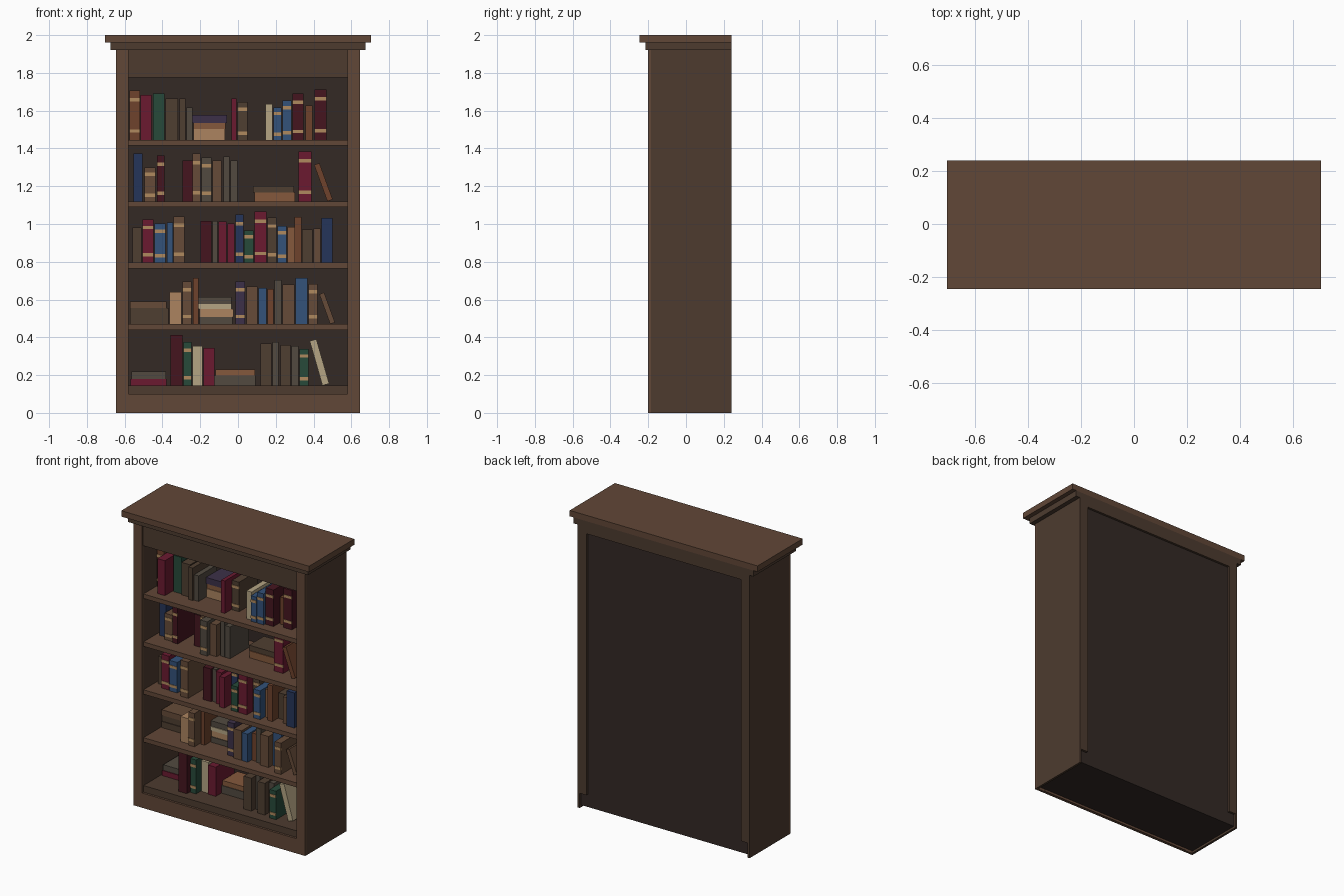
import bpy, math
from mathutils import Matrix, Vector

COLORS = {
    'wood': '614737', 'dark_wood': '4D3B2F', 'back_wood': '332925', 'gold': 'B08A5E',
    'rust': '6E422C', 'crimson': '6B1A30', 'wine': '45151F', 'green': '274A3A',
    'brown': '4F3E31', 'umber': '664B38', 'grey': '524A40', 'tan': 'AC8460',
    'cream': 'B5A584', 'blue': '33527A', 'navy': '25355A', 'purple': '3C3048',
    'sienna': '85593C',
}


def material(name):
    mat = bpy.data.materials.get(name)
    if not mat:
        mat = bpy.data.materials.new(name)
        rgb = [int(COLORS[name][i:i + 2], 16) / 255 for i in (0, 2, 4)]
        mat.diffuse_color = [((c + .055) / 1.055) ** 2.4 for c in rgb] + [1]
    return mat


def box(name, color, x0, x1, y0, y1, z0, z1):
    pts = [(x, y, z) for x in (x0, x1) for y in (y0, y1) for z in (z0, z1)]
    faces = [(0, 1, 3, 2), (4, 6, 7, 5), (0, 4, 5, 1), (2, 3, 7, 6), (0, 2, 6, 4), (1, 5, 7, 3)]
    me = bpy.data.meshes.new(name)
    me.from_pydata(pts, [], faces)
    me.materials.append(material(color))
    ob = bpy.data.objects.new(name, me)
    bpy.context.collection.objects.link(ob)
    return ob


# Carcass: sides, front stiles, skirts
for s, side in ((-1, 'left'), (1, 'right')):
    def span(a, b):
        return sorted((s * a, s * b))
    box(side + '_side', 'dark_wood', *span(.58, .645), -.185, .24, .1, 1.92)
    box(side + '_skirt', 'dark_wood', *span(.63, .645), -.185, .24, 0, .1)
    box(side + '_stile', 'wood', *span(.58, .645), -.2, -.185, 0, 1.92)
box('front_skirt', 'wood', -.58, .58, -.2, -.18, 0, .1)
box('plinth', 'back_wood', -.63, .63, -.18, .225, .015, .1)
box('bottom_board', 'dark_wood', -.58, .58, -.185, .215, .1, .145)
box('back_panel', 'back_wood', -.58, .58, .205, .225, .1, 1.875)
box('case_top', 'dark_wood', -.58, .58, -.17, .24, 1.875, 1.92)
box('top_rail', 'dark_wood', -.58, .58, -.19, -.165, 1.775, 1.92)

# Cornice
box('lower_cornice', 'dark_wood', -.675, .675, -.215, .24, 1.92, 1.96)
box('upper_cornice', 'wood', -.705, .705, -.245, .24, 1.96, 2)

# Shelves
TOPS = [1.445, 1.12, .795, .47, .145]
for z in TOPS[:4]:
    box('shelf', 'wood', -.58, .58, -.185, .205, z - .03, z)


# Upright books: (x0, x1, height, front y, colour); a trailing * adds gilt bands
def upright(z, books):
    for x0, x1, h, y, c in books:
        box('book', c.strip('*'), x0, x1, y, y + .2, z, z + h)
        if c.endswith('*'):
            for f in (.18, .81):
                box('book_band', 'gold', x0, x1, y - .003, y + .004,
                    z + f * h - .009, z + f * h + .009)


# Lying books from the bottom up: (x0, x1, thickness, colour)
def stack(z, books):
    for i, (x0, x1, t, c) in enumerate(books):
        y = .005 * (i % 2)
        box('stacked_book', c, x0, x1, y, y + .16, z, z + t)
        z += t


# Book tilted to the left about its lower left edge
def leaning(z, x, w, h, angle, color):
    ob = box('leaning_book', color, 0, w, -.1, .09, 0, h)
    ob.data.transform(Matrix.Translation(Vector((x, 0, z)))
                      @ Matrix.Rotation(math.radians(-angle), 4, 'Y'))


upright(TOPS[0], [
    (-.575, -.52, .263, -.05, 'rust*'), (-.515, -.458, .237, -.13, 'crimson'),
    (-.45, -.39, .247, -.05, 'green'), (-.383, -.318, .22, -.06, 'brown'),
    (-.31, -.277, .22, -.09, 'brown'), (-.273, -.24, .173, -.08, 'grey'),
    (-.035, -.008, .22, -.13, 'crimson'), (-.003, .05, .2, -.06, 'brown*'),
    (.145, .183, .19, -.115, 'cream'), (.188, .23, .173, -.13, 'blue*'),
    (.235, .283, .21, -.13, 'blue*'), (.288, .347, .247, -.115, 'wine*'),
    (.357, .395, .183, -.06, 'rust'), (.405, .468, .268, -.09, 'wine*')])
stack(TOPS[0], [(-.235, -.07, .058, 'tan'), (-.235, -.065, .033, 'sienna'),
                (-.24, -.057, .042, 'purple')])

upright(TOPS[1], [
    (-.553, -.505, .253, -.05, 'navy'), (-.495, -.437, .178, -.08, 'umber*'),
    (-.43, -.39, .242, -.09, 'wine*'), (-.295, -.24, .215, -.05, 'wine'),
    (-.24, -.198, .252, -.06, 'umber*'), (-.193, -.14, .232, -.13, 'grey*'),
    (-.135, -.087, .215, -.105, 'umber'), (-.077, -.045, .237, -.08, 'grey'),
    (-.04, -.003, .215, -.08, 'grey'), (.32, .388, .265, -.07, 'crimson*')])
stack(TOPS[1], [(.087, .303, .047, 'sienna'), (.08, .297, .035, 'brown')])
leaning(TOPS[1], .473, .03, .205, 20, 'rust')

upright(TOPS[2], [
    (-.558, -.51, .187, -.06, 'brown'), (-.505, -.447, .23, -.1, 'crimson*'),
    (-.442, -.383, .207, -.105, 'blue*'), (-.375, -.345, .212, -.07, 'blue'),
    (-.342, -.283, .245, -.13, 'umber*'), (-.198, -.14, .222, -.09, 'wine'),
    (-.135, -.108, .222, -.08, 'grey'), (-.103, -.06, .217, -.09, 'crimson'),
    (-.055, -.018, .207, -.12, 'crimson'), (-.013, .03, .255, -.05, 'navy*'),
    (.033, .082, .17, -.12, 'green*'), (.087, .15, .27, -.12, 'crimson*'),
    (.155, .203, .24, -.06, 'brown*'), (.208, .257, .195, -.13, 'blue*'),
    (.262, .298, .19, -.08, 'sienna'), (.3, .335, .243, -.11, 'rust'),
    (.34, .395, .175, -.05, 'brown'), (.4, .437, .18, -.09, 'umber'),
    (.442, .5, .238, -.11, 'navy')])

upright(TOPS[3], [
    (-.362, -.3, .17, -.1, 'tan'), (-.293, -.247, .225, -.115, 'umber*'),
    (-.237, -.208, .243, -.06, 'rust'), (-.013, .037, .225, -.095, 'purple*'),
    (.045, .103, .2, -.11, 'umber'), (.108, .15, .19, -.11, 'blue'),
    (.155, .188, .185, -.07, 'rust'), (.193, .23, .233, -.08, 'grey'),
    (.235, .3, .21, -.1, 'umber'), (.305, .367, .243, -.06, 'blue'),
    (.373, .42, .212, -.14, 'umber*')])
stack(TOPS[3], [(-.573, -.368, .042, 'brown'), (-.573, -.368, .042, 'brown'),
                (-.573, -.378, .037, 'umber')])
stack(TOPS[3], [(-.204, -.03, .037, 'grey'), (-.204, -.024, .042, 'tan'),
                (-.209, -.034, .027, 'cream'), (-.209, -.034, .037, 'grey')])
leaning(TOPS[3], .488, .027, .168, 20, 'umber')

upright(TOPS[4], [
    (-.357, -.293, .268, -.13, 'wine'), (-.288, -.245, .23, -.1, 'green*'),
    (-.24, -.187, .21, -.05, 'cream'), (-.182, -.125, .198, -.06, 'crimson'),
    (.12, .178, .223, -.11, 'brown'), (.183, .215, .23, -.07, 'grey'),
    (.225, .278, .215, -.11, 'brown'), (.283, .32, .21, -.07, 'grey'),
    (.325, .373, .193, -.125, 'green*')])
stack(TOPS[4], [(-.57, -.378, .035, 'crimson'), (-.565, -.38, .038, 'grey')])
stack(TOPS[4], [(-.125, .093, .052, 'grey'), (-.12, .09, .033, 'sienna')])
leaning(TOPS[4], .447, .037, .245, 16, 'cream')
